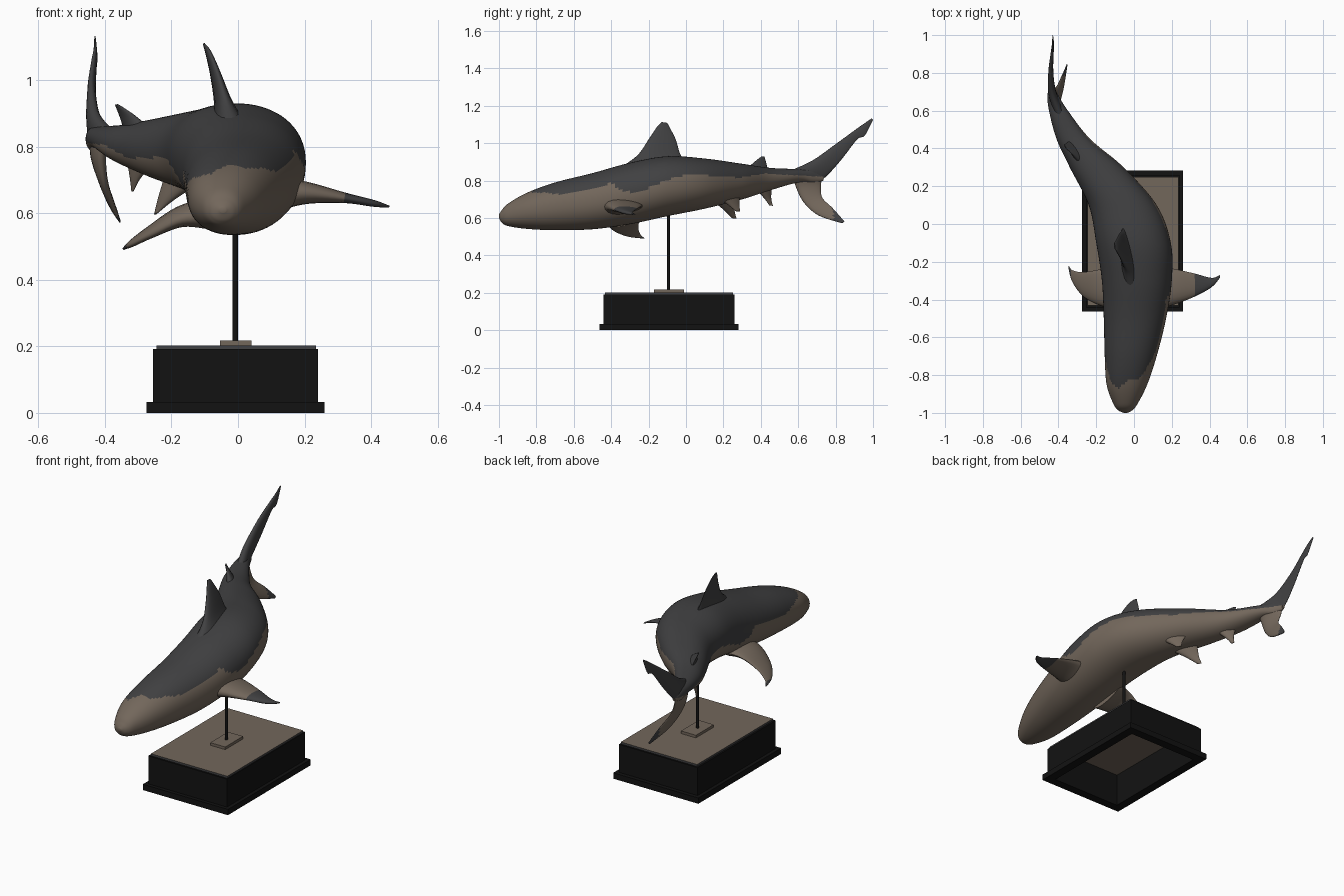
import bpy, bmesh, math
from mathutils import Vector

if "Cube" in bpy.data.objects:
    bpy.data.objects.remove(bpy.data.objects["Cube"])


def material(name, r, g, b):
    m = bpy.data.materials.new(name)
    m.diffuse_color = (r, g, b, 1)
    m.use_nodes = True
    m.node_tree.nodes["Principled BSDF"].inputs["Base Color"].default_value = m.diffuse_color
    return m


GREY = material("slate grey", 0.052, 0.052, 0.054)
TAN = material("warm taupe", 0.17, 0.135, 0.105)
BLACK = material("black", 0.006, 0.006, 0.006)


def spline(rows, steps):
    """Catmull-Rom through rows of numbers."""
    out = []
    n = len(rows)
    for i in range(n - 1):
        p = [rows[max(0, min(n - 1, i + k))] for k in (-1, 0, 1, 2)]
        for s in range(steps):
            t = s / steps
            out.append([0.5 * (2 * b + (c - a) * t + (2 * a - 5 * b + 4 * c - d) * t * t
                               + (3 * b - a - 3 * c + d) * t ** 3) for a, b, c, d in zip(*p)])
    out.append(list(rows[-1]))
    return out


def lerp_table(table, y):
    for (a, u), (b, v) in zip(table, table[1:]):
        if y <= b:
            return u + (v - u) * max(0, (y - a) / (b - a))
    return table[-1][1]


def loft(name, rings, is_grey, angle=60):
    """Skin closed rings, cap the ends, colour faces by a rule."""
    bm = bmesh.new()
    vs = [[bm.verts.new(p) for p in r] for r in rings]
    n = len(vs[0])
    for a, b in zip(vs, vs[1:]):
        for i in range(n):
            bm.faces.new((a[i], a[(i + 1) % n], b[(i + 1) % n], b[i]))
    bm.faces.new(vs[0])
    bm.faces.new(vs[-1])
    bmesh.ops.recalc_face_normals(bm, faces=bm.faces)
    for f in bm.faces:
        f.material_index = 1 if is_grey(f.calc_center_median()) else 0
    me = bpy.data.meshes.new(name)
    bm.to_mesh(me)
    bm.free()
    me.materials.append(TAN)
    me.materials.append(GREY)
    ob = bpy.data.objects.new(name, me)
    bpy.context.collection.objects.link(ob)
    bpy.context.view_layer.objects.active = ob
    ob.select_set(True)
    bpy.ops.object.shade_smooth_by_angle(angle=math.radians(angle))
    ob.select_set(False)
    return ob


# body: y, left x, right x, belly z, back z
BODY = [
    (-1.0, -.055, -.035, .602, .618), (-.985, -.085, -.008, .575, .642),
    (-.95, -.11, .02, .557, .678), (-.85, -.145, .07, .542, .735),
    (-.7, -.155, .12, .535, .79), (-.5, -.16, .17, .54, .84),
    (-.3, -.17, .2, .567, .895), (-.1, -.2, .195, .61, .93),
    (.1, -.24, .12, .65, .918), (.3, -.34, -.055, .70, .89),
    (.45, -.41, -.232, .748, .868), (.6, -.45, -.35, .79, .862),
    (.68, -.458, -.40, .785, .86), (.735, -.447, -.43, .80, .83)]
# height of the colour edge on the right flank
EDGE = [(-1, .74), (-.8, .745), (-.67, .73), (-.52, .755), (-.4, .79), (-.33, .74), (-.25, .735),
        (-.11, .80), (.02, .835), (.29, .815), (.42, .84), (.56, .83), (.75, .82)]
RIGHT = [(r[0], r[2]) for r in BODY]


def body_grey(c):
    if c.y < -.82 - .8 * max(0, -(c.x + .02)):
        return False
    return c.z > lerp_table(EDGE, c.y) + .17 * (c.x - lerp_table(RIGHT, c.y))


def power(v, e):
    return math.copysign(abs(v) ** e, v)


rings = []
for y, x0, x1, z0, z1 in spline(BODY, 10):
    ring = []
    for i in range(72):
        t = 2 * math.pi * i / 72
        ring.append((((x0 + x1) + (x1 - x0) * power(math.cos(t), .94)) / 2, y,
                     ((z0 + z1) + (z1 - z0) * power(math.sin(t), .94)) / 2))
    rings.append(ring)
loft("shark_body", rings, body_grey)


def fin(name, stations, is_grey):
    """Stations: leading xyz, trailing xyz, thickness; lens-shaped sections."""
    rows = spline(stations, 6)
    mids = [(Vector(r[:3]) + Vector(r[3:6])) / 2 for r in rows]
    rings = []
    for k, r in enumerate(rows):
        a, b, th = Vector(r[:3]), Vector(r[3:6]), max(r[6], .002)
        span = mids[min(k + 1, len(mids) - 1)] - mids[max(k - 1, 0)]
        nrm = (b - a).cross(span).normalized()
        ring = []
        for i in range(20):
            t = 2 * math.pi * i / 20
            u = (1 - math.cos(t)) / 2
            ring.append(a.lerp(b, u) + nrm * (th / 2 * math.sin(t) * (1.25 - .6 * u)))
        rings.append(ring)
    loft(name, rings, is_grey)


def grey(c):
    return True


def tan(c):
    return False


fin("dorsal_fin", [
    (-.015, -.35, .87, -.05, .01, .88, .09), (-.035, -.26, .935, -.062, -.03, .94, .05),
    (-.06, -.2, 1.02, -.08, -.055, 1.02, .028), (-.085, -.157, 1.085, -.095, -.085, 1.08, .016),
    (-.102, -.13, 1.112, -.105, -.1, 1.108, .005)], grey)
fin("rear_dorsal_fin", [
    (-.27, .31, .85, -.34, .44, .85, .05), (-.315, .36, .895, -.355, .43, .89, .02),
    (-.36, .4, .927, -.37, .42, .927, .005)], grey)
fin("right_pectoral_fin", [
    (.1, -.45, .655, .1, -.22, .66, .11), (.2, -.43, .66, .2, -.235, .665, .07),
    (.32, -.385, .645, .32, -.262, .65, .032), (.41, -.335, .628, .41, -.285, .632, .02),
    (.455, -.285, .62, .455, -.27, .62, .006)], lambda c: c.x > .315)
fin("left_pectoral_fin", [
    (-.08, -.45, .59, -.09, -.22, .62, .1), (-.17, -.435, .58, -.18, -.24, .605, .06),
    (-.26, -.39, .535, -.27, -.255, .555, .032), (-.32, -.315, .503, -.325, -.245, .515, .018),
    (-.345, -.235, .492, -.346, -.222, .492, .006)], lambda c: c.x < -.335)
fin("left_pelvic_fin", [
    (-.11, .13, .70, -.22, .27, .71, .05), (-.19, .2, .645, -.24, .26, .645, .025),
    (-.245, .245, .60, -.252, .27, .597, .006)], tan)
fin("right_pelvic_fin", [
    (-.03, .16, .72, -.13, .29, .72, .05), (-.06, .22, .675, -.105, .285, .675, .025),
    (-.08, .265, .637, -.092, .29, .635, .006)], tan)
fin("anal_fin", [
    (-.25, .37, .76, -.335, .46, .77, .04), (-.295, .42, .705, -.325, .455, .71, .02),
    (-.315, .445, .667, -.32, .465, .665, .005)], tan)
fin("tail_fin_upper", [
    (-.39, .57, .858, -.42, .665, .785, .05), (-.43, .68, .91, -.44, .735, .81, .042),
    (-.442, .8, .995, -.437, .825, .905, .026), (-.435, .9, 1.068, -.43, .915, 1.02, .016),
    (-.43, .945, 1.1, -.427, .955, 1.04, .012), (-.43, .993, 1.133, -.43, 1.0, 1.125, .004)],
    lambda c: c.z > .82)
fin("tail_fin_lower", [
    (-.4, .57, .83, -.44, .73, .825, .05), (-.41, .59, .76, -.435, .722, .775, .042),
    (-.4, .632, .68, -.41, .728, .71, .028), (-.378, .71, .613, -.382, .785, .652, .018),
    (-.355, .835, .572, -.355, .847, .582, .005)], lambda c: c.y > .785)


# display stand
def box(name, x0, x1, y0, y1, z0, z1, mat, wall=0, side=None):
    """Box, or an open frame when wall > 0."""
    bm = bmesh.new()
    parts = [(x0, x1, y0, y1)]
    if wall:
        parts.append((x0 + wall, x1 - wall, y0 + wall, y1 - wall))
    loops = []
    for a, b, c, d in parts:
        loops.append([[bm.verts.new((x, y, z)) for x, y in ((a, c), (b, c), (b, d), (a, d))]
                      for z in (z0, z1)])
    for lo, hi in loops:
        for i in range(4):
            j = (i + 1) % 4
            f = bm.faces.new((lo[i], lo[j], hi[j], hi[i]))
            f.material_index = 1 if side else 0
    for k in (0, 1):
        if wall:
            for i in range(4):
                j = (i + 1) % 4
                bm.faces.new((loops[0][k][i], loops[0][k][j], loops[1][k][j], loops[1][k][i]))
        else:
            bm.faces.new(loops[0][k])
    bmesh.ops.recalc_face_normals(bm, faces=bm.faces)
    me = bpy.data.meshes.new(name)
    bm.to_mesh(me)
    bm.free()
    me.materials.append(mat)
    if side:
        me.materials.append(side)
    bpy.context.collection.objects.link(bpy.data.objects.new(name, me))


box("base_skirt", -.275, .26, -.462, .282, 0, .033, BLACK, wall=.05)
box("base_frame", -.255, .24, -.442, .26, .033, .192, BLACK, wall=.03)
box("base_top", -.245, .235, -.432, .25, .188, .203, TAN, side=GREY)
box("rod_foot", -.054, .04, -.172, -.012, .203, .218, TAN)

bpy.ops.mesh.primitive_cylinder_add(vertices=24, radius=.008, depth=.43, location=(-.008, -.093, .425))
rod = bpy.context.object
rod.name = "support_rod"
rod.data.materials.append(BLACK)
bpy.ops.object.shade_smooth_by_angle(angle=math.radians(40))
